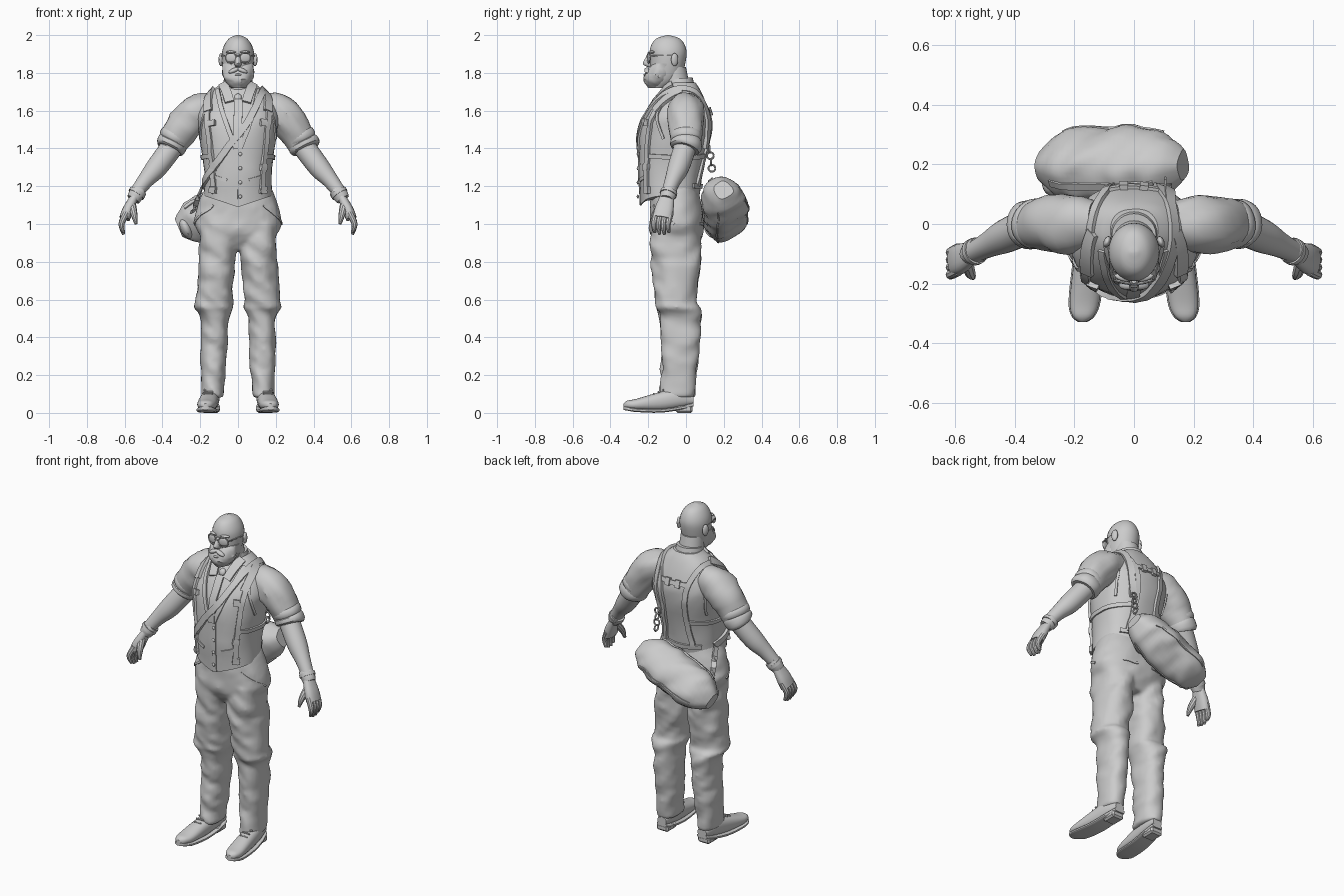
import bpy
import bmesh
import math
from mathutils import Vector, Matrix, Euler, noise
from mathutils.bvhtree import BVHTree

cube = bpy.data.objects.get("Cube")
if cube:
    bpy.data.objects.remove(cube, do_unlink=True)

X, Y, Z = Matrix.Identity(3)
QUARTER = math.pi / 2
SIDES = {"left": 1, "right": -1}
parts = []
shade = (.6, .6, .6, 1)
grey = bpy.data.materials.new("plain grey")
grey.use_nodes = True
grey.diffuse_color = shade
grey.node_tree.nodes["Principled BSDF"].inputs["Base Color"].default_value = shade

def finish(name, bm):
    """Turn a bmesh into a grey object and return its surface for snapping."""
    bmesh.ops.recalc_face_normals(bm, faces=bm.faces)
    surface = BVHTree.FromBMesh(bm)
    mesh = bpy.data.meshes.new(name)
    bm.to_mesh(mesh)
    bm.free()
    mesh.materials.append(grey)
    obj = bpy.data.objects.new(name, mesh)
    bpy.context.collection.objects.link(obj)
    parts.append(obj)
    return surface

def spline(points, steps):
    """Smooth path through tuples of any length."""
    path, last = [], len(points) - 1
    for i in range(last):
        before, start, end, after = (points[min(max(i + j, 0), last)] for j in (-1, 0, 1, 2))
        for t in (step / steps for step in range(steps)):
            path.append([q + t / 2 * (r - p + t * (2 * p - 5 * q + 4 * r - e + t * (3 * (q - r) + e - p)))
                         for p, q, r, e in zip(before, start, end, after)])
    return path + [list(points[-1])]

def skin(name, bm, rows):
    """Join rows of vertices into a closed tube."""
    for low, high in zip(rows, rows[1:]):
        for i in range(len(low)):
            bm.faces.new((low[i - 1], low[i], high[i], high[i - 1]))
    bm.faces.new(rows[0])
    bm.faces.new(rows[-1])
    return finish(name, bm)

def power(value, roundness):
    return math.copysign(abs(value) ** (2 / roundness), value)

def loft(name, rings, axis=None, ref=Y, sides=28, roundness=2, steps=4, wrinkle=0, grain=1, shape=None):
    """Skin rounded rings given as (x, y, z, half width, half depth)."""
    bm, rows, path = bmesh.new(), [], spline(rings, steps)
    for i, (x, y, z, wide, deep) in enumerate(path):
        here = Vector((x, y, z))
        low, high = path[max(i - 1, 0)], path[min(i + 1, len(path) - 1)]
        along = axis or (Vector(high[:3]) - Vector(low[:3])).normalized()
        v = (ref - along * ref.dot(along)).normalized()
        u = v.cross(along)
        row = []
        for angle in (math.tau * j / sides for j in range(sides)):
            offset = u * wide * power(math.cos(angle), roundness) + v * deep * power(math.sin(angle), roundness)
            # Cloth folds run mostly across the limb
            spot = (here + offset) * grain
            fold = noise.noise(Vector((spot.x * 9, spot.y * 9, spot.z * 17 + spot.x * 12)))
            co = here + offset * (1 + wrinkle * fold)
            row.append(bm.verts.new(shape(co, i) if shape else co))
        rows.append(row)
    return skin(name, bm, rows)

def tower(name, levels, **options):
    """Loft straight up through (height, front, back, half width) levels."""
    rings = [(0, (front + back) / 2, z, half, (back - front) / 2) for z, front, back, half in levels]
    return loft(name, rings, axis=Z, **options)

def strap(name, surface, points, width=.03, thick=.01, steps=6, snap=True):
    """Flat ribbon laid on a surface along a path."""
    path = [Vector(point) for point in spline(points, steps)]
    hits = [surface.find_nearest(point) for point in path]
    line = [hit[0] for hit in hits] if snap else path
    bm, rows = bmesh.new(), []
    for i, (spot, hit) in enumerate(zip(line, hits)):
        along = line[min(i + 1, len(line) - 1)] - line[max(i - 1, 0)]
        side, up = along.cross(hit[1]).normalized() * width / 2, hit[1] * thick
        corners = (spot - side - up, spot + side - up, spot + side + up, spot - side + up)
        rows.append([bm.verts.new(corner) for corner in corners])
    skin(name, bm, rows)

def strap_pair(name, surface, points, **options):
    for side, s in SIDES.items():
        strap(side + "_" + name, surface, [(s * x, y, z) for x, y, z in points], **options)

def ball(name, at, size, rot=(0, 0, 0)):
    bm = bmesh.new()
    place = Matrix.LocRotScale(Vector(at), Euler(rot), Vector(size))
    bmesh.ops.create_uvsphere(bm, u_segments=16, v_segments=8, radius=1, matrix=place)
    finish(name, bm)

def box(name, at, size, rot=(0, 0, 0)):
    bm = bmesh.new()
    bmesh.ops.create_cube(bm, size=1, matrix=Matrix.LocRotScale(Vector(at), Euler(rot), Vector(size)))
    bmesh.ops.bevel(bm, geom=bm.edges[:], offset=min(size) / 4, segments=1, affect='EDGES')
    finish(name, bm)

def hoop(name, at, radius, thin, rot):
    rim = [Vector((math.cos(a), math.sin(a), 0)) * radius for a in (math.tau * i / 20 for i in range(21))]
    turn = Euler(rot).to_matrix()
    loft(name, [(*(turn @ co + Vector(at)), thin, thin) for co in rim], ref=turn @ Z, sides=8, steps=1)

# Waistcoat, pointed at the front hem
def hem(co, i):
    drop = max(0, .06 - abs(co.x) / 3) if i == 0 and co.y < -.1 else 0
    return co - Z * drop

vest = tower("waistcoat", ((1.15, -.24, .07, .18), (1.3, -.25, .09, .18), (1.5, -.24, .13, .21),
                           (1.6, -.2, .12, .21), (1.7, -.13, .08, .14), (1.75, -.09, .05, .08)),
             sides=40, roundness=2.3, wrinkle=.04, shape=hem)

# Trousers, with seat and legs blended into one surface
hips = tower("trousers", ((.86, -.13, .05, .13), (.95, -.19, .09, .21), (1.05, -.19, .09, .225),
                          (1.2, -.19, .06, .17)), sides=36, roundness=2.4, wrinkle=.06)
leg = ((1, .02, .2, -.18, .07), (.85, .01, .205, -.185, .08), (.6, .03, .225, -.16, .055), (.56, .03, .235, -.16, .07),
       (.5, .05, .2, -.14, .08), (.3, .06, .2, -.13, .07), (.08, .08, .19, -.14, .045))
for side, s in SIDES.items():
    loft(side + "_leg", [(s * (outer + inner) / 2, (front + back) / 2, z, (outer - inner) / 2,
                          (back - front) / 2) for z, inner, outer, front, back in leg],
         axis=Z, roundness=2.3, steps=7, wrinkle=.16)
trousers = parts[-3]
with bpy.context.temp_override(active_object=trousers, object=trousers, selected_editable_objects=parts[-3:]):
    bpy.ops.object.join()
del parts[-2:]
blend = trousers.modifiers.new("Blend", 'REMESH')
blend.mode, blend.voxel_size, blend.use_smooth_shade = 'VOXEL', .011, True
trousers.modifiers.new("Soften", 'SMOOTH').iterations = 4
strap_pair("side_pocket", hips, ((.15, -.2, 1.1), (.22, -.06, 1)), width=.012, thick=.005)
strap_pair("back_pocket", hips, ((.05, .1, 1), (.15, .1, 1)), width=.014, thick=.005)

# Shoes with a curved sole and a heel
shoe = ((.04, .03, .09), (-.03, .045, .13), (-.14, .05, .11), (-.26, .05, .075), (-.31, .035, .065), (-.33, .01, .05))
for side, s in SIDES.items():
    base = [(s * (.14 - y / 10), y, .01 + (y + .18) ** 2 * .7, half, top) for y, half, top in shoe]
    loft(side + "_shoe", [(x, y, (top + z) / 2, half, (top - z) / 2) for x, y, z, half, top in base],
         axis=Y, ref=Z, roundness=2.3)
    loft(side + "_sole", [(x, y, z, half + .004, .01) for x, y, z, half, top in base], axis=Y, ref=Z, roundness=4)
    box(side + "_heel", (s * .14, -.01, .02), (.08, .09, .04))
    for i in range(3):
        box(side + "_shoe_lace", (s * .157, -.12 - i / 40, .12 - i / 100), (.05, .008, .01), (.4, 0, 0))

# Arms reach forward beyond the elbow
def arm(name, rings, flat=1, shift=0, **options):
    for side, s in SIDES.items():
        loft(side + "_" + name, [(s * x, shift - max(0, x - .35) / 2, z, r * flat, r) for x, z, r in rings],
             **options)

arm("sleeve", ((.13, 1.62, .08), (.22, 1.585, .1), (.3, 1.5, .09), (.35, 1.4, .07)), wrinkle=.14)
for fold in (0, .02):
    arm("sleeve_cuff", [(.33 + fold + t / 80, 1.46 - 2 * fold - t / 40, .084 - abs(t) ** 3 / 80)
                        for t in (-1, -.5, .5, 1)], steps=2, wrinkle=.08)
arm("forearm", ((.34, 1.42, .06), (.43, 1.3, .057), (.49, 1.23, .043), (.55, 1.15, .034)), sides=20)
arm("glove_cuff", ((.52, 1.18, .04), (.535, 1.16, .044), (.555, 1.13, .036)), sides=20, wrinkle=.1, grain=3)
arm("wrist_strap", ((.53, 1.17, .046), (.54, 1.155, .046)), sides=20, steps=1)
arm("palm", ((.545, 1.15, .036), (.58, 1.08, .05), (.6, 1.03, .05)), flat=.58, sides=20, roundness=2.4)
for i in range(4):
    tip = .94 + abs(i - 1.5) / 100
    arm("finger", ((.59, 1.06, .018), (.617, 1, .016), (.605, tip, .008)), shift=i / 40 - .037, sides=10)
for side, s in SIDES.items():
    loft(side + "_thumb", [(s * .565, -.12, 1.11, .024, .024), (s * .55, -.165, 1.05, .018, .018),
                           (s * .54, -.18, 1, .008, .008)], sides=10)

# Head, neck and beard
tower("head", ((2, -.1, -.09, .01), (1.98, -.16, -.03, .05), (1.93, -.19, 0, .08), (1.87, -.19, 0, .085),
               (1.77, -.19, -.03, .07), (1.72, -.18, -.1, .04)), sides=32)
tower("neck", ((1.68, -.12, .03, .075), (1.83, -.13, 0, .066)))
tower("beard", ((1.85, -.18, -.06, .083), (1.79, -.22, -.07, .083), (1.75, -.22, -.09, .065), (1.72, -.2, -.12, .03)),
      wrinkle=.12, grain=4)
tower("nose", ((1.9, -.2, -.17, .01), (1.85, -.23, -.17, .018), (1.83, -.2, -.17, .012)), sides=14)
ball("lower_lip", (0, -.215, 1.79), (.02, .01, .006))
box("spectacle_bridge", (0, -.21, 1.89), (.024, .006, .006))
for side, s in SIDES.items():
    ball(side + "_moustache", (s * .022, -.205, 1.813), (.032, .016, .012), (0, s * .4, 0))
    ball(side + "_eyebrow", (s * .036, -.18, 1.91), (.03, .012, .008), (0, 0, s * .25))
    ball(side + "_ear", (s * .09, -.06, 1.87), (.012, .02, .035), (0, 0, s * .35))
    ball(side + "_lens", (s * .038, -.195, 1.88), (.032, .006, .024), (0, 0, s * .25))
    hoop(side + "_lens_rim", (s * .038, -.197, 1.88), .029, .003, (QUARTER, 0, s * .25))
    box(side + "_temple", (s * .08, -.125, 1.89), (.005, .13, .007), (0, 0, s * -.15))

# Collar, tie and waistcoat front
loft("shirt_collar", ((0, -.03, 1.69, .09, .085), (0, -.037, 1.77, .074, .072)))
ball("tie_knot", (0, -.15, 1.67), (.02, .014, .022), (-.5, 0, 0))
strap("tie", vest, ((0, -.17, 1.66), (0, -.25, 1.4)), width=.045)
strap("front_placket", vest, ((.012, -.26, 1.4), (.012, -.26, 1.1)), width=.024, thick=.005)
strap("waistcoat_cinch", vest, ((-.15, .06, 1.2), (0, .08, 1.2), (.15, .06, 1.2)), width=.025)
for i in range(4):
    ball("waistcoat_button", (.012, -.255, 1.37 - i * .075), (.01, .006, .01))
strap_pair("collar_flap", vest, ((.075, -.07, 1.74), (.045, -.18, 1.65)), width=.05, thick=.012)
strap_pair("lapel", vest, ((.1, -.08, 1.7), (.085, -.2, 1.6), (.012, -.26, 1.4)), width=.024)
strap_pair("welt_pocket", vest, ((.06, -.25, 1.23), (.13, -.22, 1.25)), width=.018, thick=.006)

# Shoulder harness
strap_pair("harness", vest, ((.14, -.23, 1.16), (.16, -.2, 1.5), (.16, -.1, 1.67), (.14, .04, 1.7),
                             (.09, .12, 1.58), (.08, .13, 1.4), (.1, .08, 1.2)), thick=.012, steps=9)
strap_pair("harness_pad", vest, ((.16, -.17, 1.6), (.15, -.03, 1.72)), width=.045, thick=.016)
strap_pair("armhole_edge", vest, ((.2, -.12, 1.45), (.18, -.15, 1.6), (.17, -.03, 1.7), (.18, .08, 1.6),
                                  (.2, .06, 1.4)), width=.014, thick=.008)
strap_pair("underarm_strap", vest, ((.15, -.22, 1.36), (.21, -.06, 1.35), (.09, .1, 1.36)), width=.024)
for z in (1.54, 1.3, 1.18):
    strap_pair("harness_buckle", vest, ((.15, -.23, z + .018), (.15, -.23, z - .018)), width=.04, thick=.016)
strap("back_harness_link", vest, ((-.09, .12, 1.6), (0, .14, 1.6), (.09, .12, 1.6)), width=.026)
strap_pair("back_buckle", vest, ((.02, .14, 1.6), (.05, .14, 1.6)), width=.045, thick=.016)

# Cross-body strap and its chain
strap("bag_strap", vest, ((-.19, -.02, 1.2), (-.16, -.17, 1.25), (-.06, -.26, 1.4), (.05, -.24, 1.54),
                          (.13, -.1, 1.7), (.12, .07, 1.67), (.1, .12, 1.4)), width=.036, thick=.016, steps=9)
strap("bag_strap_end", vest, ((-.19, -.02, 1.2), (-.24, .09, 1.06)), thick=.006, snap=False)
for i in range(4):
    hoop("chain_link", (.105, .125 + i / 250, 1.395 - i / 30), .018, .005, (QUARTER, 0, QUARTER * (i % 2)))

# Slung bag, half-moon shaped and tilted with the flat base facing back and down
tilt, centre = Euler((.6, -.4, 0)), Vector((-.075, .195, 1.08))

def sling(co, i=0):
    narrowed = Vector((co[0], co[1] * (1 - 2 * max(0, co[2])), co[2]))
    return tilt.to_matrix() @ narrowed + centre

stations = [(t / 8, 1 - abs(t / 8) ** 4 * .6) for t in range(-8, 9)]
bag = loft("bag", [(t * .26, 0, 0, .115 * full, .12 * full) for t, full in stations],
           axis=X, ref=Z, sides=32, roundness=3, steps=2, wrinkle=.12, shape=sling)
strap("bag_zip", bag, [sling((x, 0, .13)) for x in (-.2, 0, .2)], width=.025, thick=.006)
for y in (-.11, .11):
    strap("bag_base_seam", bag, [sling((x, y, -.1)) for x in (-.2, 0, .2)], width=.01, thick=.005)
ball("bag_end_pocket", sling((-.225, -.05, .01)), (.03, .05, .06), tilt)

# Smooth shading with crisp edges
bpy.ops.object.select_all(action='DESELECT')
for obj in parts:
    obj.select_set(True)
bpy.context.view_layer.objects.active = parts[0]
bpy.ops.object.shade_smooth_by_angle(angle=math.radians(35))
